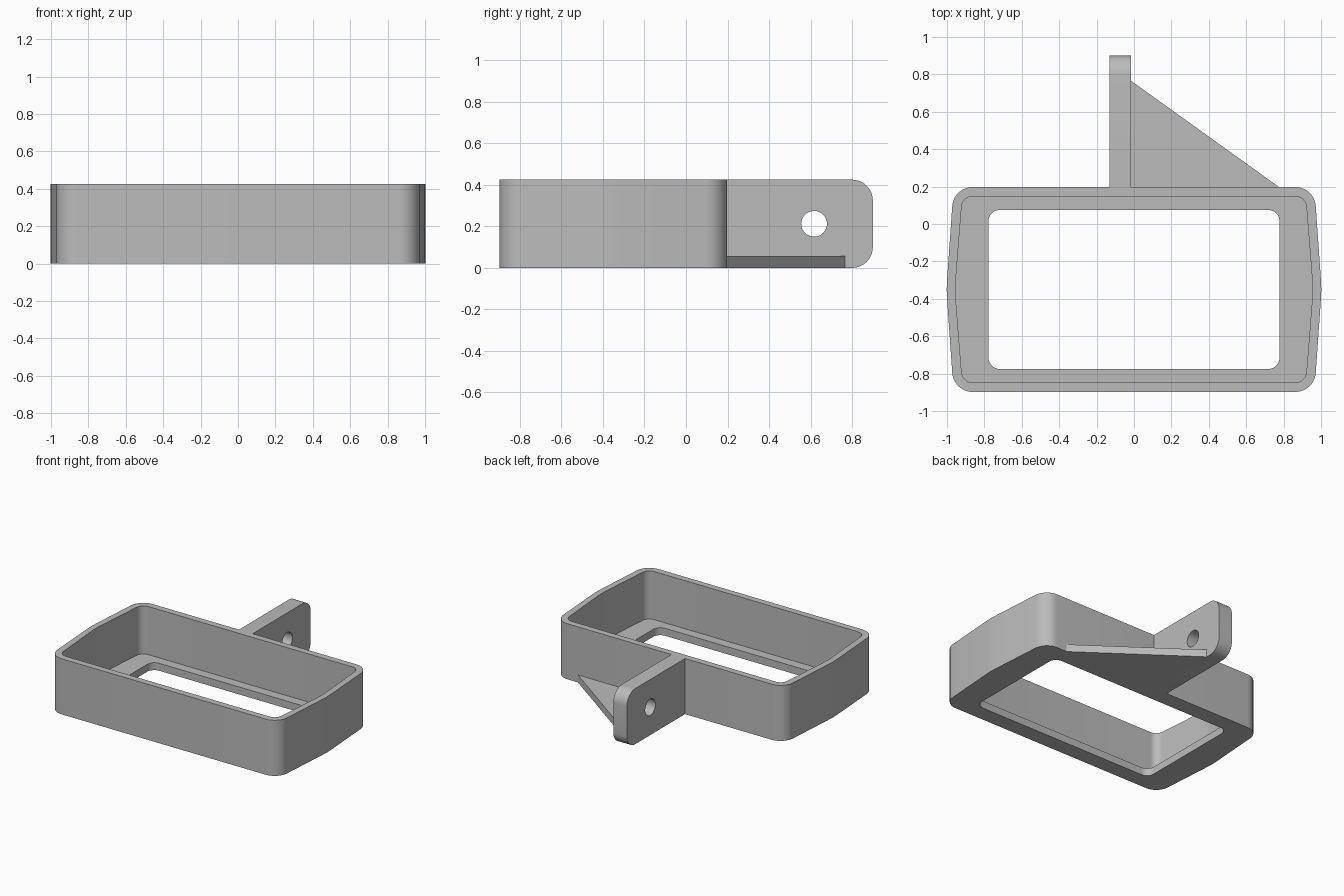
import bpy, bmesh
from math import cos, sin, pi, radians
from mathutils import Vector

old = bpy.data.objects.get("Cube")
if old:
    bpy.data.objects.remove(old)

grey = bpy.data.materials.new("plain_grey")
grey.use_nodes = True
GREY = (0.5, 0.5, 0.5, 1)
grey.diffuse_color = GREY
grey.node_tree.nodes["Principled BSDF"].inputs["Base Color"].default_value = GREY

HEIGHT, FLOOR = 0.425, 0.057
MID_Y = -0.35


def finish(name, bm):
    """Turn a bmesh into a grey object, smooth except at sharp edges."""
    bmesh.ops.recalc_face_normals(bm, faces=bm.faces)
    mesh = bpy.data.meshes.new(name)
    bm.to_mesh(mesh)
    bm.free()
    mesh.materials.append(grey)
    obj = bpy.data.objects.new(name, mesh)
    bpy.context.collection.objects.link(obj)
    bpy.ops.object.select_all(action='DESELECT')
    obj.select_set(True)
    bpy.context.view_layer.objects.active = obj
    bpy.ops.object.shade_smooth_by_angle(angle=radians(30))
    return obj


def arc(cx, cy, r, start, end, n=10):
    return [(cx + r * cos(start + (end - start) * i / n),
             cy + r * sin(start + (end - start) * i / n)) for i in range(n + 1)]


def outline(x_corner, half_y, r, x_mid, tilt):
    """Rounded rectangle whose left and right sides bow out to x_mid."""
    corner = arc(x_corner - r, half_y - r, r, radians(tilt), pi / 2)
    x0, y0 = corner[0]
    # softened middle of the side, first quadrant only
    side = []
    for y in (0, 0.025, 0.05, 0.08):
        x = x_mid + (x0 - x_mid) * y / y0
        side.append((x - (x_mid - x0) * (0.08 - y) ** 2 / (0.32 * y0), y))
    quarter = side + corner
    half = quarter + [(-x, y) for x, y in reversed(quarter)][:-1]
    lower = [(-x, -y) for x, y in half]
    return [(x, y + MID_Y) for x, y in half + lower]


def plate(name, loops, to_3d, depth):
    """Flat plate from an outline and optional holes, pushed along depth."""
    bm = bmesh.new()
    edges = []
    for pts in loops:
        vs = [bm.verts.new(to_3d(a, b)) for a, b in pts]
        edges += [bm.edges.new((v, vs[i - 1])) for i, v in enumerate(vs)]
    bmesh.ops.triangle_fill(bm, edges=edges, use_beauty=True)
    ext = bmesh.ops.extrude_face_region(bm, geom=bm.faces[:])
    moved = [g for g in ext["geom"] if isinstance(g, bmesh.types.BMVert)]
    bmesh.ops.translate(bm, verts=moved, vec=Vector(depth))
    return finish(name, bm)


# Open tray: outer wall, rim, inner wall, floor ledge and window
outer = outline(0.972, 0.548, 0.11, 1.003, 4)
inner = outline(0.922, 0.498, 0.06, 0.957, 4)
window = outline(0.778, 0.425, 0.06, 0.778, 0)
rings = [(outer, 0), (outer, HEIGHT), (inner, HEIGHT),
         (inner, FLOOR), (window, FLOOR), (window, 0)]
bm = bmesh.new()
loops = [[bm.verts.new((x, y, z)) for x, y in pts] for pts, z in rings]
for k, low in enumerate(loops):
    high = loops[(k + 1) % len(loops)]
    for i in range(len(low)):
        bm.faces.new((low[i - 1], low[i], high[i], high[i - 1]))
finish("tray_frame", bm)

# Upright lug with rounded back corners and a pin hole
BACK = MID_Y + 0.548
R = 0.1
lug = [(BACK, 0)] + arc(0.9 - R, R, R, -pi / 2, 0)
lug += arc(0.9 - R, HEIGHT - R, R, 0, pi / 2) + [(BACK, HEIGHT)]
hole = arc(0.617, HEIGHT / 2, 0.062, 0, 2 * pi, 32)[:-1]
plate("mounting_lug", [lug, hole], lambda y, z: (-0.13, y, z), (0.115, 0, 0))

# Flat triangular brace beside the lug
brace = [(-0.015, BACK), (0.775, BACK), (-0.015, 0.765)]
plate("corner_brace", [brace], lambda x, y: (x, y, 0), (0, 0, FLOOR))
